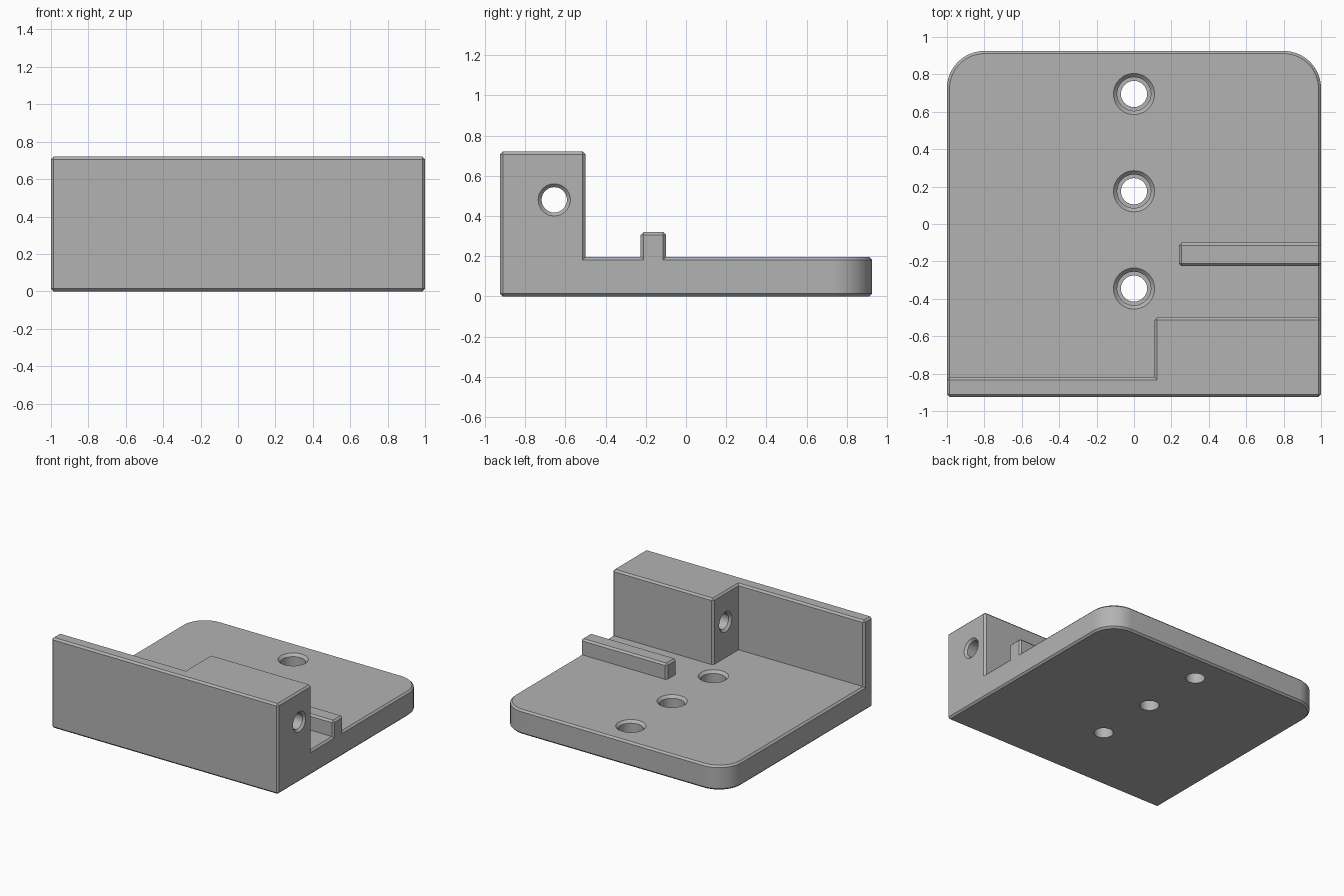
import bpy, bmesh, math
from mathutils import Matrix

cube = bpy.data.objects.get("Cube")
if cube:
    bpy.data.objects.remove(cube, do_unlink=True)

X, Y = 1.0, 0.925
BASE_TOP, RAIL_TOP, WALL_TOP = 0.195, 0.32, 0.72
CHAMFER = 0.014

grey = bpy.data.materials.new("grey")
grey.use_nodes = True
color = (0.45, 0.45, 0.45, 1)
grey.diffuse_color = color
grey.node_tree.nodes["Principled BSDF"].inputs["Base Color"].default_value = color


def make_object(name, bm):
    bmesh.ops.recalc_face_normals(bm, faces=bm.faces)
    mesh = bpy.data.meshes.new(name)
    bm.to_mesh(mesh)
    bm.free()
    mesh.materials.append(grey)
    ob = bpy.data.objects.new(name, mesh)
    bpy.context.collection.objects.link(ob)
    return ob


def prism(name, outline, z0, z1):
    bm = bmesh.new()
    face = bm.faces.new([bm.verts.new((x, y, z0)) for x, y in outline])
    top = bmesh.ops.extrude_face_region(bm, geom=[face])["geom"]
    for v in top:
        if isinstance(v, bmesh.types.BMVert):
            v.co.z = z1
    return make_object(name, bm)


def lathe(name, profile, matrix, steps=48):
    """Closed solid from (radius, height) pairs, turned about its own z axis."""
    bm = bmesh.new()
    rings = [[bm.verts.new((r * math.cos(a), r * math.sin(a), h))
              for a in (math.tau * i / steps for i in range(steps))]
             for r, h in profile]
    for low, high in zip(rings, rings[1:]):
        for i in range(steps):
            j = (i + 1) % steps
            bm.faces.new((low[i], low[j], high[j], high[i]))
    bm.faces.new(rings[0])
    bm.faces.new(rings[-1])
    bm.transform(matrix)
    return make_object(name, bm)


def combine(target, tool, operation):
    """Bake a boolean into the target and discard the tool."""
    mod = target.modifiers.new("boolean", "BOOLEAN")
    mod.operation, mod.solver, mod.object = operation, "EXACT", tool
    graph = bpy.context.evaluated_depsgraph_get()
    graph.update()
    mesh = bpy.data.meshes.new_from_object(target.evaluated_get(graph))
    target.modifiers.clear()
    target.data = mesh
    bpy.data.objects.remove(tool, do_unlink=True)


# Base plate with two rounded back corners
R, STEPS = 0.2, 16
outline = [(-X, -Y), (X, -Y)]
for side, start in ((1, 0), (-1, math.pi / 2)):
    for i in range(STEPS + 1):
        a = start + math.pi / 2 * i / STEPS
        outline.append((side * (X - R) + R * math.cos(a), Y - R + R * math.sin(a)))
body = prism("bracket_body", outline, 0, BASE_TOP)

# Front wall with thick block, and the short rail behind it
wall = [(-X, -Y), (X, -Y), (X, -0.5), (0.11, -0.5), (0.11, -0.82), (-X, -0.82)]
combine(body, prism("wall_block", wall, 0.1, WALL_TOP), "UNION")
rail = [(0.24, -0.225), (X, -0.225), (X, -0.1), (0.24, -0.1)]
combine(body, prism("rail", rail, 0.1, RAIL_TOP), "UNION")

# Chamfer every sharp outer edge, leaving inner corners crisp
bm = bmesh.new()
bm.from_mesh(body.data)
bmesh.ops.remove_doubles(bm, verts=bm.verts, dist=1e-4)
bmesh.ops.dissolve_limit(bm, angle_limit=math.radians(1), verts=bm.verts, edges=bm.edges)
bmesh.ops.recalc_face_normals(bm, faces=bm.faces)
sharp = [e for e in bm.edges
         if e.is_manifold and e.is_convex and e.calc_face_angle() > math.radians(60)]
bmesh.ops.bevel(bm, geom=sharp, offset=CHAMFER, offset_type="OFFSET", segments=1,
                profile=0.5, affect="EDGES", clamp_overlap=True)
bm.to_mesh(body.data)
bm.free()

# Counterbored screw holes through the base
bore = [(0.07, -0.1), (0.07, 0.08), (0.09, 0.08), (0.09, BASE_TOP - 0.02),
        (0.11, BASE_TOP), (0.11, BASE_TOP + 0.05)]
for y in (0.695, 0.175, -0.345):
    combine(body, lathe("screw_hole", bore, Matrix.Translation((0, y, 0))), "DIFFERENCE")

# Cross hole through the block, countersunk at both ends
cross = [(0.08, 0.06), (0.08, 0.11), (0.063, 0.127),
         (0.063, X - 0.017), (0.08, X), (0.08, X + 0.05)]
turn = Matrix.Translation((0, -0.655, 0.48)) @ Matrix.Rotation(math.pi / 2, 4, "Y")
combine(body, lathe("cross_hole", cross, turn), "DIFFERENCE")

bpy.context.view_layer.objects.active = body
body.select_set(True)
bpy.ops.object.shade_smooth_by_angle(angle=math.radians(30))
